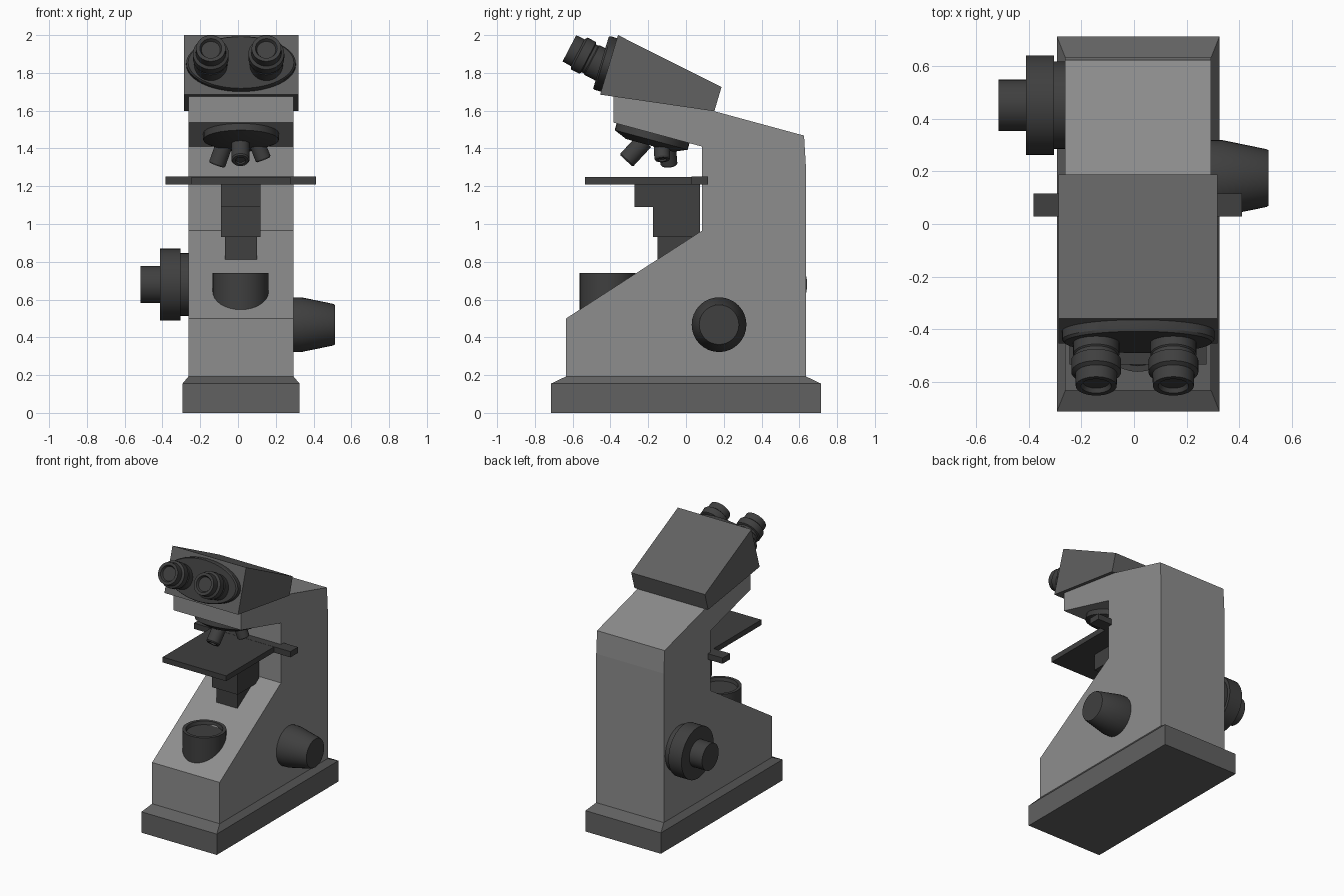
import bpy, bmesh, math
from mathutils import Vector

if "Cube" in bpy.data.objects:
    bpy.data.objects.remove(bpy.data.objects["Cube"])

CX = 0.016  # centre line of the stand


def material(name, v):
    m = bpy.data.materials.new(name)
    m.diffuse_color = (v, v, v, 1)
    m.use_nodes = True
    m.node_tree.nodes["Principled BSDF"].inputs["Base Color"].default_value = m.diffuse_color
    return m


LIGHT = material("light_grey", 0.27)
MID = material("mid_grey", 0.12)
DARK = material("dark_grey", 0.05)


def finish(name, bm, mat, smooth=False):
    bmesh.ops.recalc_face_normals(bm, faces=bm.faces)
    me = bpy.data.meshes.new(name)
    bm.to_mesh(me)
    bm.free()
    me.materials.append(mat)
    if smooth:
        me.shade_smooth()
        me.set_sharp_from_angle(angle=math.radians(30))
    ob = bpy.data.objects.new(name, me)
    bpy.context.collection.objects.link(ob)
    return ob


def skin(bm, rings):
    """Join equal-length vertex rings and cap both ends."""
    for a, b in zip(rings, rings[1:]):
        n = len(a)
        for i in range(n):
            j = (i + 1) % n
            bm.faces.new((a[i], a[j], b[j], b[i]))
    bm.faces.new(rings[0])
    bm.faces.new(rings[-1])


def prism(name, profile, x0, x1, mat):
    """Side profile of (y, z) points extruded along x."""
    bm = bmesh.new()
    skin(bm, [[bm.verts.new((x, y, z)) for y, z in profile] for x in (x0, x1)])
    return finish(name, bm, mat)


def box(name, x0, x1, y0, y1, z0, z1, mat):
    return prism(name, [(y0, z0), (y1, z0), (y1, z1), (y0, z1)], x0, x1, mat)


def lathe(name, profile, loc, axis, mat, squash=1.0, seg=32):
    """Turn (radius, distance) points around an axis through loc."""
    bm = bmesh.new()
    rings = []
    for r, s in profile:
        rings.append([bm.verts.new((r * math.cos(t), squash * r * math.sin(t), s))
                      for t in (2 * math.pi * i / seg for i in range(seg))])
    skin(bm, rings)
    q = Vector((0, 0, 1)).rotation_difference(Vector(axis))
    for v in bm.verts:
        v.co = q @ v.co + Vector(loc)
    return finish(name, bm, mat, True)


# Foot with chamfered top
bm = bmesh.new()
rings = []
for hx, hy, z in ((0.31, 0.715, 0), (0.31, 0.715, 0.155), (0.278, 0.635, 0.193)):
    rings.append([bm.verts.new((CX + sx * hx, sy * hy, z))
                  for sx, sy in ((-1, -1), (1, -1), (1, 1), (-1, 1))])
skin(bm, rings)
finish("foot", bm, MID)

# Stand: sloped lower body, column and upper arm
prism("stand", [(-0.635, 0.17), (-0.635, 0.5), (0.085, 0.965), (0.085, 1.41),
                (-0.385, 1.537), (-0.385, 1.68), (0.15, 1.597), (0.625, 1.468),
                (0.635, 1.30), (0.635, 0.17)], -0.262, 0.294, LIGHT)

# Viewing head
prism("viewing_head", [(-0.455, 1.685), (-0.36, 2.0), (0.188, 1.725), (0.15, 1.597)],
      -0.287, 0.319, MID)

# Oval plate carrying the eyepieces
lathe("eyepiece_plate", [(0.29, -0.02), (0.29, 0.035), (0.28, 0.045)],
      (CX, -0.407, 1.842), (0, -0.957, 0.289), DARK, squash=0.51, seg=48)

# Eyepieces with recessed lenses
for side, dx in (("left", -0.15), ("right", 0.15)):
    lathe(side + "_eyepiece",
          [(0.088, 0), (0.088, 0.11), (0.083, 0.115), (0.083, 0.13), (0.095, 0.135),
           (0.095, 0.185), (0.08, 0.195), (0.078, 0.245), (0.058, 0.245), (0.05, 0.228)],
          (CX + dx * 0.98 - 0.013, -0.4, 1.817), (0, -0.887, 0.461), DARK)

# Revolving nosepiece under the arm
lathe("nosepiece", [(0.2, -0.03), (0.2, 0.035), (0.13, 0.065)],
      (CX, -0.175, 1.479), (0, -0.259, -0.966), DARK)

# Objectives: start, end, radius
for i, (a, b, r) in enumerate((((0.013, -0.22, 1.44), (0.013, -0.317, 1.335), 0.048),
                               ((-0.07, -0.10, 1.43), (-0.112, -0.09, 1.312), 0.045),
                               ((0.10, -0.13, 1.43), (0.135, -0.125, 1.34), 0.042))):
    d = Vector(b) - Vector(a)
    n = d.length
    lathe("objective_%d" % (i + 1),
          [(r, 0), (r, n - 0.008), (r * 0.88, n), (r * 0.55, n), (r * 0.5, n - 0.01)],
          a, d, DARK, seg=24)

# Stage, cross bar and stepped support
box("stage", -0.245, 0.277, -0.535, 0.10, 1.21, 1.25, DARK)
box("stage_bar", -0.383, 0.412, 0.028, 0.117, 1.208, 1.251, DARK)
box("stage_bracket", -0.09, 0.12, -0.272, 0.075, 1.09, 1.21, DARK)
box("stage_carrier", -0.09, 0.12, -0.175, 0.075, 0.93, 1.09, DARK)
box("stage_slide", -0.07, 0.10, -0.15, 0.10, 0.80, 0.93, DARK)

# Lamp housing with hollow top
lathe("lamp_housing", [(0.148, 0.45), (0.148, 0.74), (0.125, 0.74), (0.12, 0.715)],
      (0.014, -0.415, 0), (0, 0, 1), DARK)

# Stepped focus knob on the left
lathe("focus_knob", [(0.167, 0.24), (0.167, 0.305), (0.19, 0.305), (0.19, 0.412),
                     (0.098, 0.412), (0.098, 0.517)],
      (0, 0.452, 0.68), (-1, 0, 0), DARK)

# Tapered knob on the right
lathe("side_knob", [(0.145, 0.27), (0.145, 0.335), (0.11, 0.505), (0.105, 0.513)],
      (0, 0.175, 0.467), (1, 0, 0), DARK)
